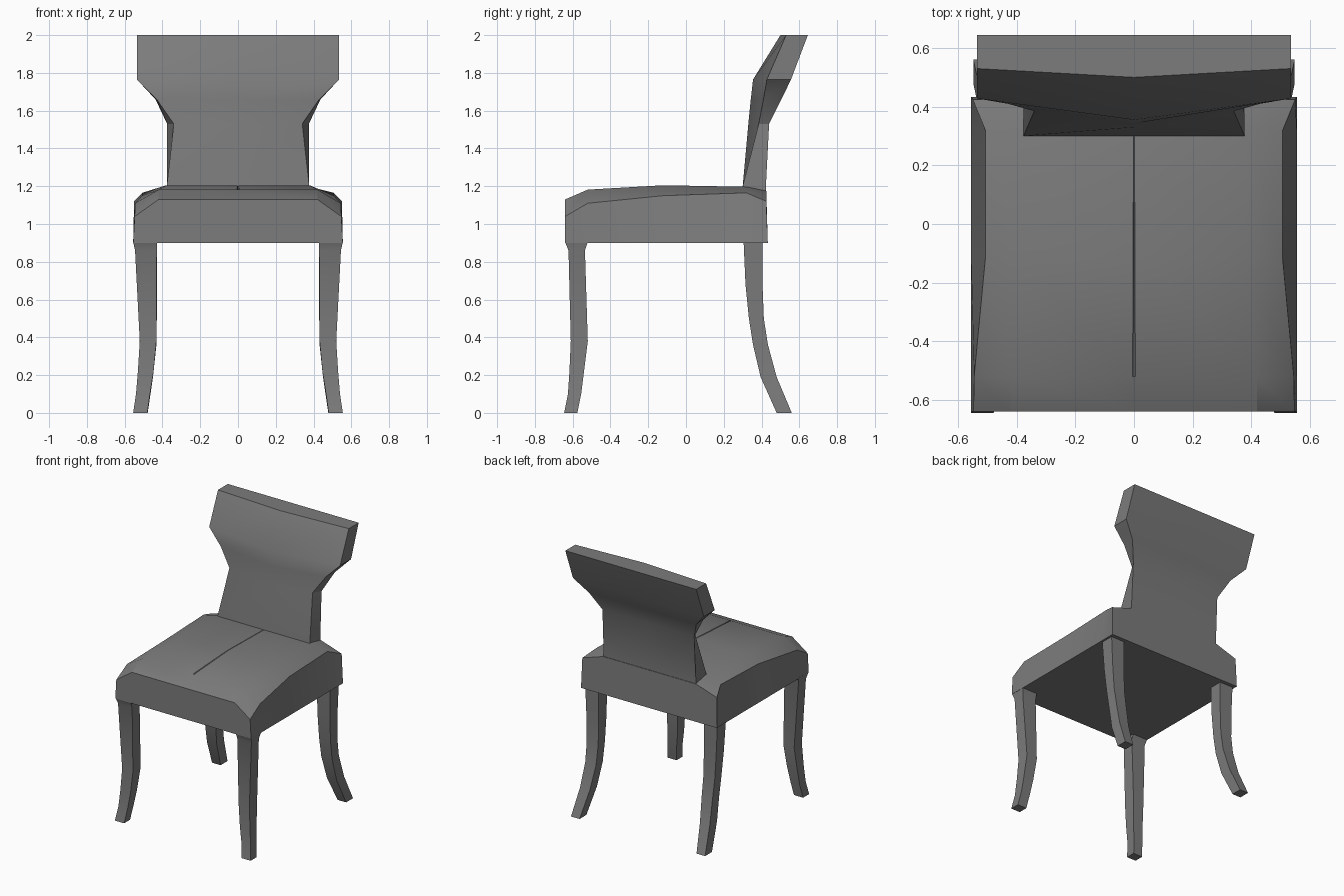
import bpy, bmesh, math

if "Cube" in bpy.data.objects:
    bpy.data.objects.remove(bpy.data.objects["Cube"])

# Dark grey upholstery and wood
grey = bpy.data.materials.new("dark_grey")
grey.diffuse_color = (0.2, 0.2, 0.2, 1)
grey.use_nodes = True
grey.node_tree.nodes["Principled BSDF"].inputs["Base Color"].default_value = grey.diffuse_color


def loft(name, rings, mirror=False, angle=30):
    """Skin a closed solid through rings of equal point count."""
    bm = bmesh.new()
    vr = [[bm.verts.new(p) for p in ring] for ring in rings]
    n = len(vr[0])
    for a, b in zip(vr, vr[1:]):
        for i in range(n):
            j = (i + 1) % n
            bm.faces.new((a[i], a[j], b[j], b[i]))
    bm.faces.new(vr[0])
    bm.faces.new(vr[-1])
    bmesh.ops.recalc_face_normals(bm, faces=bm.faces)
    me = bpy.data.meshes.new(name)
    bm.to_mesh(me)
    bm.free()
    me.materials.append(grey)
    ob = bpy.data.objects.new(name, me)
    bpy.context.collection.objects.link(ob)
    if mirror:
        ob.modifiers.new("mirror", 'MIRROR')
    bpy.ops.object.select_all(action='DESELECT')
    ob.select_set(True)
    bpy.context.view_layer.objects.active = ob
    bpy.ops.object.shade_smooth_by_angle(angle=math.radians(angle))
    return ob


# Seat: cross-sections from front to back
# (y, crease x, crease z, top x, top z, seam half width, seam depth)
seat_sections = [
    (-0.64, 0.547, 1.04, 0.42, 1.13, 0.002, 0.0),
    (-0.52, 0.545, 1.11, 0.42, 1.182, 0.005, 0.0),
    (-0.12, 0.507, 1.15, 0.38, 1.205, 0.003, 0.006),
    (0.32, 0.507, 1.165, 0.38, 1.197, 0.002, 0.005),
    (0.425, 0.55, 1.12, 0.38, 1.175, 0.002, 0.0),
]
rings = []
for y, cx, cz, tx, tz, w, d in seat_sections:
    half = [(0.555, 0.9), (cx, cz), (tx, tz), (w, tz)]
    outline = half + [(0, tz - d)] + [(-x, z) for x, z in reversed(half)]
    rings.append([(x, y, z) for x, z in outline])
# bottom of the back face sits slightly further back
for i in (0, -1):
    x, y, z = rings[-1][i]
    rings[-1][i] = (x, 0.433, z)
loft("seat", rings)

# Backrest: horizontal sections with a hollowed front
# (z, centre front y, front x, front y, back x, back y)
back_sections = [
    (1.10, 0.295, 0.38, 0.295, 0.38, 0.420),
    (1.20, 0.30, 0.377, 0.30, 0.377, 0.423),
    (1.53, 0.33, 0.34, 0.385, 0.375, 0.44),
    (1.66, 0.343, 0.43, 0.41, 0.437, 0.505),
    (1.765, 0.355, 0.535, 0.428, 0.535, 0.556),
    (2.00, 0.50, 0.535, 0.53, 0.535, 0.645),
]
loft("backrest", [[(-fx, fy, z), (0, cy, z), (fx, fy, z),
                   (bx, by, z), (0, by, z), (-bx, by, z)]
                  for z, cy, fx, fy, bx, by in back_sections])


def leg(name, sections):
    """Sections: (z, inner x, outer x, front y, back y)."""
    loft(name, [[(xi, yf, z), (xo, yf, z), (xo, yb, z), (xi, yb, z)]
                for z, xi, xo, yf, yb in sections], mirror=True)


# Front legs, curving out at the feet
leg("front_legs", [
    (0.905, 0.43, 0.555, -0.64, -0.52),
    (0.86, 0.43, 0.545, -0.622, -0.535),
    (0.38, 0.432, 0.52, -0.61, -0.52),
    (0.22, 0.447, 0.53, -0.617, -0.54),
    (0.10, 0.466, 0.54, -0.625, -0.555),
    (0.00, 0.48, 0.555, -0.645, -0.575),
])

# Rear legs, sweeping backwards
leg("rear_legs", [
    (0.905, 0.43, 0.54, 0.305, 0.405),
    (0.68, 0.43, 0.53, 0.315, 0.405),
    (0.50, 0.43, 0.523, 0.333, 0.412),
    (0.36, 0.432, 0.52, 0.355, 0.434),
    (0.19, 0.45, 0.53, 0.395, 0.48),
    (0.00, 0.478, 0.548, 0.48, 0.56),
])
